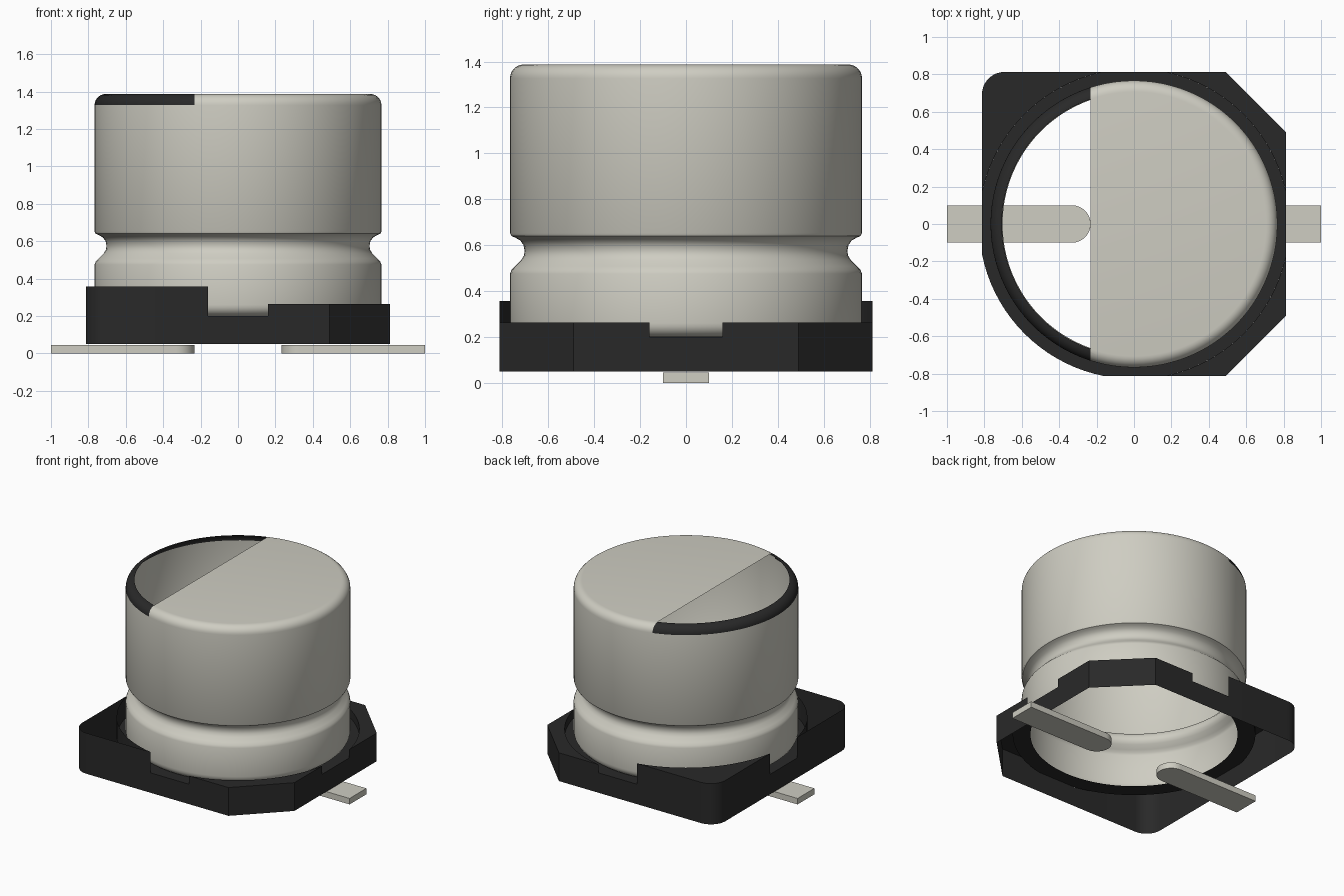
import bpy, bmesh
from math import sin, cos, pi, hypot, atan2

if "Cube" in bpy.data.objects:
    bpy.data.objects.remove(bpy.data.objects["Cube"])


def material(name, rgb):
    m = bpy.data.materials.new(name)
    m.use_nodes = True
    m.diffuse_color = (*rgb, 1)
    bsdf = m.node_tree.nodes["Principled BSDF"]
    bsdf.inputs["Base Color"].default_value = (*rgb, 1)
    bsdf.inputs["Roughness"].default_value = 0.6
    return m


METAL = material("pale grey metal", (0.62, 0.61, 0.54))
BLACK = material("black plastic", (0.022, 0.022, 0.022))


def finish(name, bm, mats, recalc=True):
    bmesh.ops.remove_doubles(bm, verts=bm.verts, dist=0.0005)
    if recalc:
        bmesh.ops.recalc_face_normals(bm, faces=bm.faces)
    mesh = bpy.data.meshes.new(name)
    bm.to_mesh(mesh)
    bm.free()
    for m in mats:
        mesh.materials.append(m)
    obj = bpy.data.objects.new(name, mesh)
    bpy.context.collection.objects.link(obj)
    bpy.ops.object.select_all(action="DESELECT")
    obj.select_set(True)
    bpy.context.view_layer.objects.active = obj
    bpy.ops.object.shade_smooth_by_angle(angle=pi / 6)
    return obj


def arc(cx, cy, r, a0, a1, n):
    return [(cx + r * cos(a0 + (a1 - a0) * i / n), cy + r * sin(a0 + (a1 - a0) * i / n))
            for i in range(n + 1)]


def strip(bm, path, z0, z1):
    """Vertical wall along a plan path."""
    for (ax, ay), (bx, by) in zip(path, path[1:]):
        bm.faces.new([bm.verts.new(p) for p in
                      ((ax, ay, z0), (bx, by, z0), (bx, by, z1), (ax, ay, z1))])


# Can: an open-bottomed turned shell with a rolled groove
SEG = 96
R, FILLET, TOP, FLOOR = 0.767, 0.06, 1.387, 0.2
CUT = -0.232
profile = arc(R - FILLET, FLOOR + FILLET, FILLET, -pi / 2, 0, 6)
profile += [(R, 0.475), (0.76, 0.492), (0.745, 0.508), (0.718, 0.535), (0.706, 0.555),
            (0.703, 0.575), (0.708, 0.6), (0.722, 0.62), (0.745, 0.633), (0.761, 0.64), (R, 0.652)]
profile += arc(R - FILLET, TOP - FILLET, FILLET, 0, pi / 2, 7)
bm = bmesh.new()
rings = [[bm.verts.new((r * cos(2 * pi * i / SEG), r * sin(2 * pi * i / SEG), z))
          for i in range(SEG)] for r, z in profile]
for low, high in zip(rings, rings[1:]):
    for i in range(SEG):
        j = (i + 1) % SEG
        bm.faces.new((low[i], low[j], high[j], high[i]))
bm.faces.new(rings[-1])

# Cut the top along a chord: open flat segment, black rounded rim beside it
rim = [f for f in bm.faces if f.calc_center_median().z > TOP - FILLET]
geom = set(rim) | {e for f in rim for e in f.edges} | {v for f in rim for v in f.verts}
bmesh.ops.bisect_plane(bm, geom=list(geom), plane_co=(CUT, 0, 0), plane_no=(1, 0, 0))
opened = []
for f in bm.faces:
    c = f.calc_center_median()
    if c.z > TOP - FILLET and c.x < CUT:
        f.material_index = 1
        if min(v.co.z for v in f.verts) > TOP - 0.0005:
            opened.append(f)
bmesh.ops.delete(bm, geom=opened, context="FACES_ONLY")
finish("can", bm, [METAL, BLACK], recalc=False)

# Base: skirt with chamfered and rounded corners around a round pocket
H, CHAMFER, ROUND = 0.813, 0.49, 0.12
LOW, HIGH, BOTTOM = 0.263, 0.357, 0.05
NOTCH = 0.16
POCKET = hypot(H, NOTCH)
bm = bmesh.new()
a = atan2(NOTCH, H)


def corner(sx, sy, height, chamfered, lid):
    def place(path):
        return [(sx * x, sy * y) for x, y in path]
    if chamfered:
        bend = [(H, CHAMFER), (CHAMFER, H)]
    else:
        bend = arc(H - ROUND, H - ROUND, ROUND, 0, pi / 2, 8)
    outer = place([(H, NOTCH)] + bend + [(NOTCH, H)])
    inner = place(arc(0, 0, POCKET, pi / 2 - a, a, 20))
    strip(bm, place([(H, 0)]) + outer + place([(0, H)]), BOTTOM, FLOOR)
    strip(bm, outer, FLOOR, height)
    strip(bm, inner, FLOOR, height)
    if lid:
        bm.faces.new([bm.verts.new((x, y, height)) for x, y in outer + inner[1:-1]])


corner(1, 1, LOW, True, True)
corner(1, -1, LOW, True, True)
corner(-1, 1, HIGH, False, True)
corner(-1, -1, HIGH, False, False)

# Pocket floor ring, trimmed to the square sides
for i in range(SEG):
    quad = []
    for r, k in ((R - FILLET, i), (POCKET, i), (POCKET, i + 1), (R - FILLET, i + 1)):
        x, y = r * cos(2 * pi * k / SEG), r * sin(2 * pi * k / SEG)
        quad.append(bm.verts.new((max(-H, min(H, x)), max(-H, min(H, y)), FLOOR)))
    bm.faces.new(quad)
finish("base", bm, [BLACK])

# Terminals: flat strips with a round inner end
for side, name in ((1, "left_terminal"), (-1, "right_terminal")):
    bm = bmesh.new()
    plan = [(1, -0.1), (1, 0.1)] + arc(0.332, 0, 0.1, pi / 2, 3 * pi / 2, 16)
    face = bm.faces.new([bm.verts.new((side * x, y, 0)) for x, y in plan])
    ext = bmesh.ops.extrude_face_region(bm, geom=[face], use_keep_orig=True)
    for v in ext["geom"]:
        if isinstance(v, bmesh.types.BMVert):
            v.co.z = 0.045
    finish(name, bm, [METAL])
